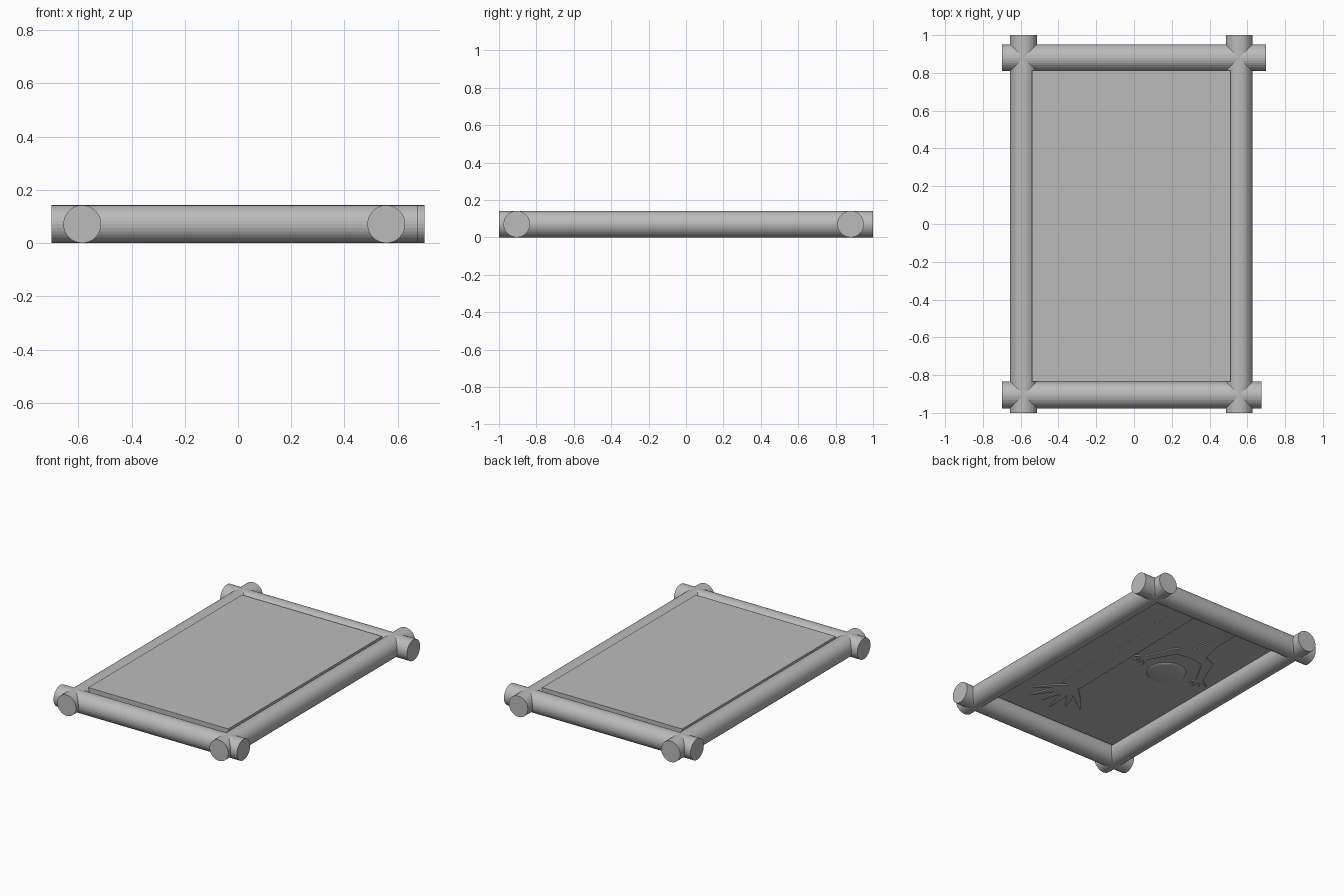
import bpy, bmesh, math
from mathutils import Vector, Matrix

if "Cube" in bpy.data.objects:
    bpy.data.objects.remove(bpy.data.objects["Cube"], do_unlink=True)

grey = bpy.data.materials.new("plain_grey")
grey.use_nodes = True
grey.diffuse_color = (0.5, 0.5, 0.5, 1)
grey.node_tree.nodes["Principled BSDF"].inputs["Base Color"].default_value = (0.5, 0.5, 0.5, 1)

R = 0.071            # log radius
TOP, UNDER = 0.14, 0.10   # panel faces
RELIEF = 0.007


def finish(name, bm):
    bmesh.ops.recalc_face_normals(bm, faces=bm.faces)
    mesh = bpy.data.meshes.new(name)
    bm.to_mesh(mesh)
    bm.free()
    mesh.materials.append(grey)
    obj = bpy.data.objects.new(name, mesh)
    bpy.context.collection.objects.link(obj)
    return obj


def log(name, start, end):
    a, b = Vector((*start, R)), Vector((*end, R))
    turn = (b - a).to_track_quat('Z', 'Y').to_matrix().to_4x4()
    bm = bmesh.new()
    bmesh.ops.create_cone(bm, cap_ends=True, segments=32, radius1=R, radius2=R,
                          depth=(b - a).length,
                          matrix=Matrix.Translation((a + b) / 2) @ turn)
    finish(name, bm)


def plate(bm, outline):
    """Thin raised shape on the underside of the panel."""
    face = bm.faces.new([bm.verts.new((x, y, UNDER + 0.002)) for x, y in outline])
    out = bmesh.ops.extrude_face_region(bm, geom=[face])
    moved = [v for v in out["geom"] if isinstance(v, bmesh.types.BMVert)]
    bmesh.ops.translate(bm, verts=moved, vec=(0, 0, -RELIEF - 0.002))


def strip(bm, points, widths):
    """Tapered band following a path."""
    pts = [Vector(p) for p in points]
    left, right = [], []
    for i, p in enumerate(pts):
        d = (pts[min(i + 1, len(pts) - 1)] - pts[max(i - 1, 0)]).normalized()
        side = Vector((-d.y, d.x)) * widths[i] / 2
        left.append(p + side)
        right.append(p - side)
    plate(bm, left + right[::-1])


def fan(bm, centre, aim, spread, count, length, width):
    """Pointed fingers spreading from one spot."""
    c = Vector(centre)
    for i in range(count):
        angle = math.radians(aim + spread * (i / (count - 1) - 0.5))
        d = Vector((math.cos(angle), math.sin(angle)))
        reach = length * (1 if i % 2 == 0 else 0.88)
        strip(bm, [c, c + d * reach * 0.5, c + d * reach], [width, width, width * 0.15])


# Log frame
log("left_log", (0.557, -1), (0.557, 1))
log("right_log", (-0.585, -1), (-0.585, 1))
log("back_log", (-0.7, 0.88), (0.7, 0.88))
log("front_log", (-0.7, -0.905), (0.675, -0.905))

# Panel
bm = bmesh.new()
size = Matrix.Diagonal((1.05, 1.645, TOP - UNDER, 1))
bmesh.ops.create_cube(bm, size=1, matrix=Matrix.Translation((-0.015, -0.01, (TOP + UNDER) / 2)) @ size)
finish("panel", bm)

# Long scaly limb with spread claws
bm = bmesh.new()
steps = 30
path = [(0.17 + 0.02 * i / steps, -0.42 + 1.2 * i / steps) for i in range(steps + 1)]
strip(bm, path, [0.13 + 0.014 * (i % 2) for i in range(steps + 1)])
fan(bm, (0.15, -0.41), -90, 95, 6, 0.3, 0.04)
finish("long_limb_relief", bm)

# Forked figure: stem and two mirrored arms with small hands
bm = bmesh.new()
mid = -0.19
strip(bm, [(mid, 0.79), (mid, 0.55), (mid, 0.36)], [0.06, 0.07, 0.16])
for s in (-1, 1):
    strip(bm, [(mid, 0.38), (mid + s * 0.13, 0.34), (mid + s * 0.22, 0.15)], [0.09, 0.07, 0.045])
    fan(bm, (mid + s * 0.22, 0.16), -90 + s * 20, 90, 4, 0.09, 0.02)
finish("forked_figure_relief", bm)

# Shallow round boss
bm = bmesh.new()
bmesh.ops.create_uvsphere(bm, u_segments=32, v_segments=12, radius=1,
                          matrix=Matrix.Translation((mid, 0.09, UNDER)) @ Matrix.Diagonal((0.125, 0.125, 0.015, 1)))
finish("round_boss", bm)
